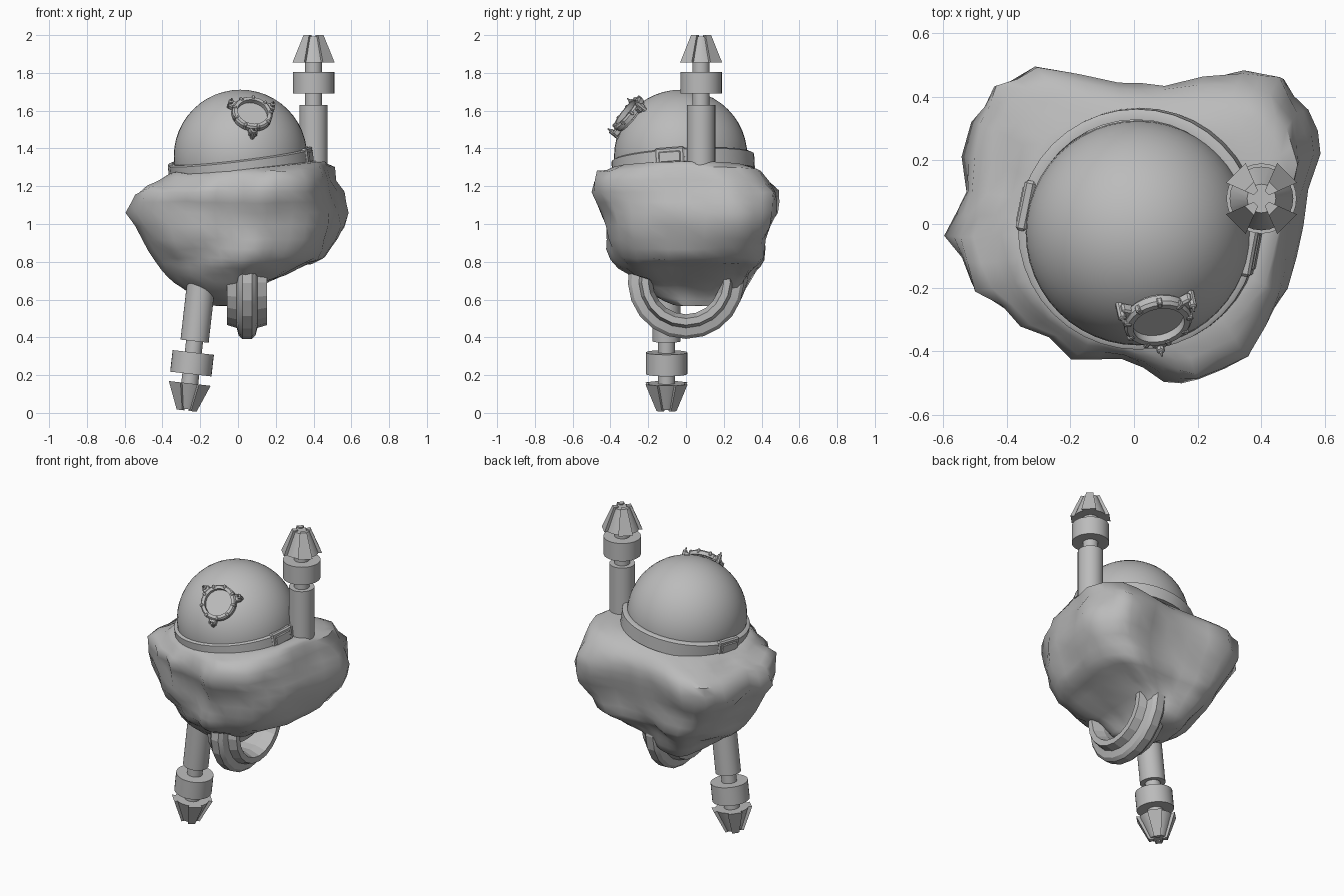
import bpy, bmesh, math
from mathutils import Vector, Matrix, noise

cube = bpy.data.objects.get("Cube")
if cube:
    bpy.data.objects.remove(cube)

grey = bpy.data.materials.new("stone_grey")
grey.use_nodes = True
grey.diffuse_color = (0.5, 0.5, 0.5, 1)
grey.node_tree.nodes["Principled BSDF"].inputs["Base Color"].default_value = (0.5, 0.5, 0.5, 1)


def finish(name, bm, frame=Matrix(), angle=30):
    """Turn a bmesh into a shaded object placed by a frame matrix."""
    bmesh.ops.recalc_face_normals(bm, faces=bm.faces)
    mesh = bpy.data.meshes.new(name)
    bm.to_mesh(mesh)
    bm.free()
    mesh.materials.append(grey)
    ob = bpy.data.objects.new(name, mesh)
    bpy.context.collection.objects.link(ob)
    ob.matrix_world = frame
    bpy.ops.object.select_all(action='DESELECT')
    ob.select_set(True)
    bpy.context.view_layer.objects.active = ob
    bpy.ops.object.shade_smooth_by_angle(angle=math.radians(angle))
    return ob


def aim(loc, direction):
    """Frame at loc whose local z points along direction."""
    return Matrix.Translation(loc) @ Vector(direction).to_track_quat('Z', 'Y').to_matrix().to_4x4()


def turned(frame, degrees):
    """Spin a frame about its own z axis."""
    return frame @ Matrix.Rotation(math.radians(degrees), 4, 'Z')


def loft(bm, rings, wrap=False):
    """Skin a list of closed point rings with quads, capping or joining the ends."""
    loops = [[bm.verts.new(p) for p in ring] for ring in rings]
    pairs = list(zip(loops, loops[1:])) + ([(loops[-1], loops[0])] if wrap else [])
    for a, b in pairs:
        for i in range(len(a)):
            j = (i + 1) % len(a)
            bm.faces.new((a[i], a[j], b[j], b[i]))
    if not wrap:
        bm.faces.new(loops[0])
        bm.faces.new(loops[-1])


def lathe(name, profile, frame, segments=32, wrap=False):
    bm = bmesh.new()
    turn = [math.tau * i / segments for i in range(segments)]
    loft(bm, [[(r * math.cos(a), r * math.sin(a), z) for a in turn] for r, z in profile], wrap)
    return finish(name, bm, frame)


def box(name, size, frame, bevel):
    bm = bmesh.new()
    bmesh.ops.create_cube(bm, size=1)
    bmesh.ops.scale(bm, vec=size, verts=bm.verts)
    bmesh.ops.bevel(bm, geom=bm.edges[:], offset=bevel, segments=1, affect='EDGES')
    return finish(name, bm, frame)


# Rock body: one plan outline, stretched to the extents of each height level
outline = [(-.58, -.04), (-.515, .1), (-.505, .32), (-.44, .43), (-.31, .475), (-.05, .44), (.1, .43),
           (.35, .47), (.47, .455), (.55, .36), (.58, .22), (.51, 0), (.48, -.22), (.375, -.41),
           (.21, -.475), (.1, -.47), (-.04, -.415), (-.2, -.41), (-.37, -.32), (-.5, -.2)]
# z, left, right, front, back, roundness
levels = [(.57, .15, .05, .06, .2, 1), (.62, .25, .08, .17, .3, .7), (.7, .34, .17, .28, .35, .4),
          (.77, .4, .34, .37, .38, .25), (.82, .43, .48, .41, .42, .15), (.92, .52, .55, .43, .45, .05),
          (1.06, .6, .59, .46, .5, 0), (1.17, .575, .57, .51, .5, 0), (1.25, .46, .53, .48, .43, .2),
          (1.285, .38, .48, .41, .36, .7), (1.295, .3, .38, .33, .3, 1)]
bm = bmesh.new()
rings = []
for z, left, right, front, back, rounded in levels:
    ring = []
    for x, y in outline:
        flat = Vector((x / .59, y / .5))
        flat *= (1 - rounded) + rounded / flat.length
        px = flat.x * (right if flat.x > 0 else left)
        py = flat.y * (back if flat.y > 0 else front)
        tilt = .1 * px if z > 1.2 else 0
        ring.append((px, py, z + tilt))
    rings.append(ring)
loft(bm, rings)
bmesh.ops.subdivide_edges(bm, edges=bm.edges[:], cuts=1, use_grid_fill=True, smooth=.3)
bm.normal_update()
for v in bm.verts:
    if v.co.z < 1.27:
        v.co += v.normal * (.035 * noise.noise(v.co * 4.5) + .022 * noise.noise(v.co * 9) - .003)
finish("rock_body", bm, angle=55)

# Dome
bm = bmesh.new()
bmesh.ops.create_uvsphere(bm, u_segments=48, v_segments=24, radius=.353)
dome_centre = Vector((.013, -.028, 1.358))
finish("dome", bm, Matrix.Translation(dome_centre))

# Tilted collar round the dome, with a clamp on each side
collar = (Matrix.Translation((.015, -.015, 1.316)) @ Matrix.Rotation(-.12, 4, 'Y')
          @ Matrix.Rotation(.055, 4, 'X'))
lathe("collar", [(.345, -.045), (.378, -.045), (.378, .035), (.365, .042), (.345, .042)], collar, 40, True)
for name, angle in (("left_clamp", -11), ("right_clamp", 168)):
    spot = turned(collar, angle) @ Matrix.Translation((.36, 0, 0))
    box(name, (.035, .16, .1), spot, .008)
    box(name + "_plate", (.045, .12, .06), spot, .006)


# Thrusters: stepped shaft with a crown of four raised petals, tip at the local origin
def thruster(prefix, frame, length):
    lathe(prefix + "_shaft", [(.075, -length), (.075, -.37), (.045, -.37), (.045, -.31), (.11, -.31),
                              (.11, -.195), (.045, -.195), (.045, -.14)], frame)
    lathe(prefix + "_cone", [(.1, -.145), (.045, -.008)], frame, 24)
    for i in range(4):
        bm = bmesh.new()
        half = math.radians(21)
        for z, outer in ((-.145, .122), (0, .058)):
            for r in (outer * .45, outer):
                for a in (-half, half):
                    bm.verts.new((r * math.cos(a), r * math.sin(a), z))
        bmesh.ops.convex_hull(bm, input=bm.verts[:])
        finish(f"{prefix}_petal_{i + 1}", bm, turned(frame, 45 + 90 * i))


thruster("upper_thruster", Matrix.Translation((.4, .08, 2)), .75)
lower = Matrix.Translation((-.272, -.103, .012)) @ Matrix.Rotation(math.pi + .114, 4, 'Y')
thruster("lower_thruster", lower, .85)

# Ribbed handle loop under the rock
half_section = [(.105, .2), (.105, .235), (.055, .25), (.045, .29), (.025, .308)]
section = half_section + [(-x, r) for x, r in reversed(half_section)] + [(-.04, .178), (.04, .178)]
bm = bmesh.new()
sweep = [math.radians(-15 + 17.5 * i) for i in range(13)]
loft(bm, [[(x, r * math.cos(a), -r * math.sin(a)) for x, r in section] for a in sweep])
finish("handle_loop", bm, Matrix.Translation((.048, 0, .7)), 15)

# Porthole on the dome, with three bolted lugs
facing = Vector((.17, -.76, .62)).normalized()
port = aim(dome_centre + facing * .335, facing)
lathe("porthole_ring", [(.082, -.04), (.1, -.04), (.1, .01), (.108, .012), (.108, .035), (.1, .045), (.082, .045)],
      port, 24, True)
lathe("porthole_glass", [(.088, -.04), (.088, .018)], port, 24)
for i in range(3):
    arm = turned(port, 25 + 120 * i) @ Matrix.Translation((.115, 0, .015))
    box(f"lug_{i + 1}", (.04, .045, .035), arm, .006)
    lathe(f"lug_bolt_{i + 1}", [(.013, -.03), (.013, .03), (.006, .034), (.003, .05)],
          arm @ Matrix.Translation((.015, 0, 0)), 8)
for i in range(9):
    spot = turned(port, 40 * i) @ Matrix.Translation((.1, 0, .035))
    box(f"ring_rivet_{i + 1}", (.022, .016, .026), spot, .003)
